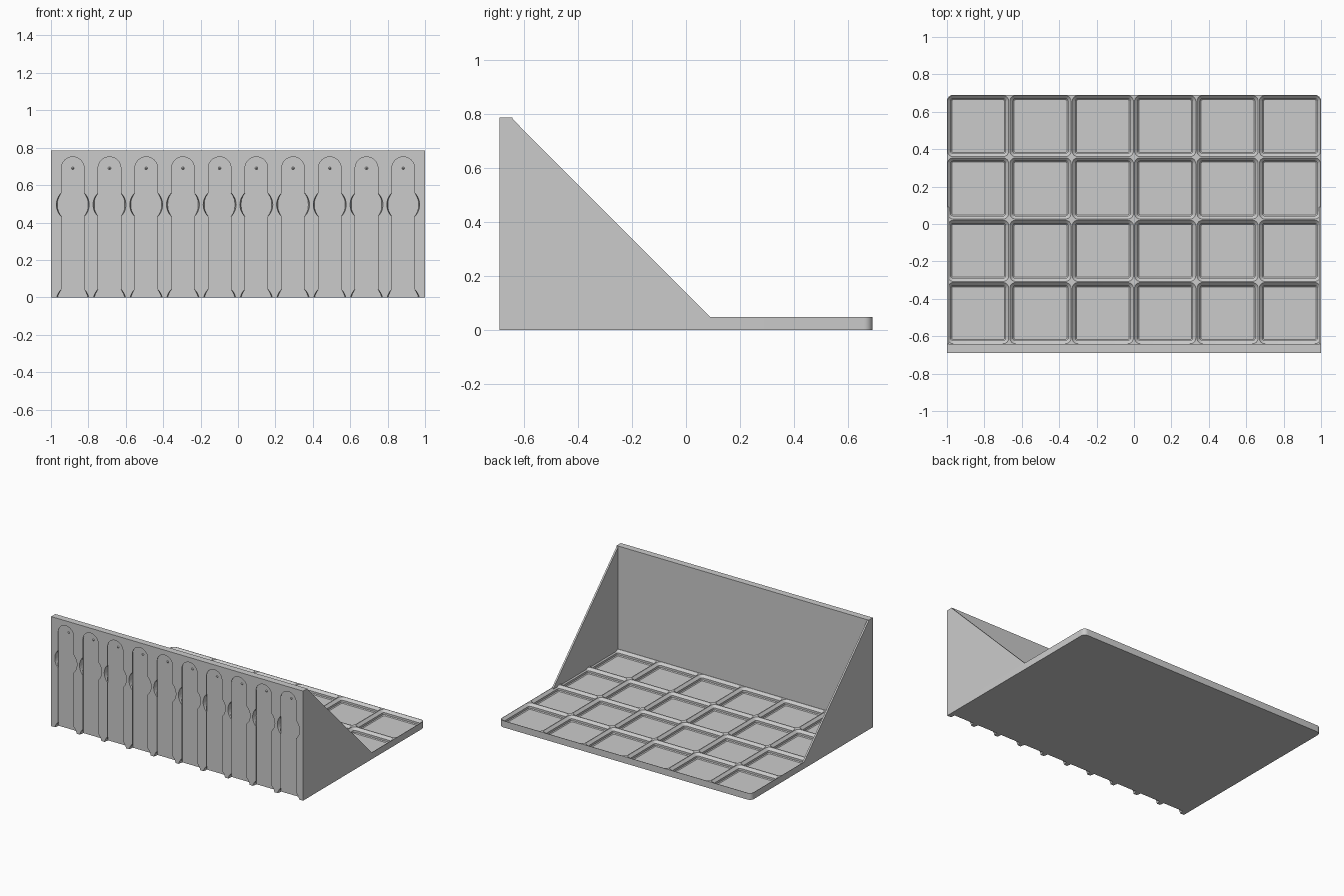
import bpy, bmesh, math

if "Cube" in bpy.data.objects:
    bpy.data.objects.remove(bpy.data.objects["Cube"], do_unlink=True)

HALF_Y = 0.69
BASE_H = 0.0476
PANEL_T = 0.0476
PANEL_H = 0.786
PITCH = 1 / 3
FRONT = -HALF_Y
PANEL_BACK = FRONT + PANEL_T
SLOT_PITCH = 0.1963
SLOT_X = [(i - 4.5) * SLOT_PITCH for i in range(10)]
SLOT_DEPTH = 0.033

grey = bpy.data.materials.new("light_grey")
grey.use_nodes = True
grey.diffuse_color = (0.6, 0.6, 0.6, 1)
grey.node_tree.nodes["Principled BSDF"].inputs["Base Color"].default_value = (0.6, 0.6, 0.6, 1)


def make(name, solids):
    """Turn lists of matching rings into one mesh of closed solids."""
    bm = bmesh.new()
    for rings in solids:
        loops = [[bm.verts.new(p) for p in ring] for ring in rings]
        n = len(loops[0])
        for a, b in zip(loops, loops[1:]):
            for i in range(n):
                j = (i + 1) % n
                bm.faces.new((a[i], a[j], b[j], b[i]))
        bm.faces.new(loops[0])
        bm.faces.new(loops[-1])
    bmesh.ops.recalc_face_normals(bm, faces=bm.faces)
    mesh = bpy.data.meshes.new(name)
    bm.to_mesh(mesh)
    bm.free()
    mesh.materials.append(grey)
    obj = bpy.data.objects.new(name, mesh)
    bpy.context.collection.objects.link(obj)
    return obj


def activate(obj):
    bpy.ops.object.select_all(action='DESELECT')
    obj.select_set(True)
    bpy.context.view_layer.objects.active = obj


def cut(obj, cutter):
    mod = obj.modifiers.new("cut", 'BOOLEAN')
    mod.operation = 'DIFFERENCE'
    mod.solver = 'EXACT'
    mod.object = cutter
    activate(obj)
    bpy.ops.object.modifier_apply(modifier=mod.name)
    bpy.data.objects.remove(cutter, do_unlink=True)


def arc(cx, cy, r, start, end, steps):
    return [(cx + r * math.cos(math.radians(start + (end - start) * i / steps)),
             cy + r * math.sin(math.radians(start + (end - start) * i / steps)))
            for i in range(steps + 1)]


def rounded_square(cx, cy, half, r, z):
    pts = []
    for k, (sx, sy) in enumerate([(1, 1), (-1, 1), (-1, -1), (1, -1)]):
        pts += arc(cx + sx * (half - r), cy + sy * (half - r), r, k * 90, k * 90 + 90, 6)
    return [(x, y, z) for x, y in pts]


def slot_ring(cx, half, y):
    """Round-topped slot outline that runs out through the bottom edge."""
    pts = arc(cx, 0.69, half, 0, 180, 24) + [(cx - half, -0.05), (cx + half, -0.05)]
    return [(x, y, z) for x, z in pts]


def disc(cx, cz, r, y):
    return [(x, y, z) for x, z in arc(cx, cz, r, 0, 352.5, 47)]


# Base tray with rounded back corners
R = 0.032
outline = [(-1, PANEL_BACK), (1, PANEL_BACK)]
outline += arc(1 - R, HALF_Y - R, R, 0, 90, 8) + arc(-1 + R, HALF_Y - R, R, 90, 180, 8)
base = make("base_tray", [[[(x, y, z) for x, y in outline] for z in (0, BASE_H)]])

# Stepped square pockets: chamfer, straight wall, small chamfer
STEPS = [(0.002, -0.002), (0.003, 0), (0.02, 0.017), (0.02, 0.0313), (0.0256, 0.037)]
pockets = []
for col in range(6):
    for row in range(4):
        cx = -1 + PITCH * (col + 0.5)
        cy = HALF_Y - PITCH * (row + 0.5)
        pockets.append([rounded_square(cx, cy, PITCH / 2 - inset, 0.0335 - inset, BASE_H - depth)
                        for inset, depth in STEPS])
cut(base, make("pocket_cutter", pockets))

# Upright panel with undercut hanging slots
corners = [(-1, 0), (1, 0), (1, PANEL_H), (-1, PANEL_H)]
panel = make("upright_panel", [[[(x, y, z) for x, z in corners] for y in (FRONT, PANEL_BACK)]])
PROFILE = [(0.0607, -0.01), (0.0607, 0.0035), (0.0806, 0.0234), (0.0806, SLOT_DEPTH)]
cut(panel, make("slot_cutter",
                [[slot_ring(x, half, FRONT + d) for half, d in PROFILE] for x in SLOT_X]))

# Round entry openings, one partway up and one at the bottom edge
cut(panel, make("entry_cutter",
                [[disc(x, z, 0.09, FRONT - 0.01), disc(x, z, 0.0815, FRONT + 0.032)]
                 for x in SLOT_X for z in (0.495, -0.02)]))

# Small locating bumps on the slot floors
floor_y = FRONT + SLOT_DEPTH
bumps = make("slot_bumps",
             [[disc(x, 0.69, 0.009, floor_y + 0.002), disc(x, 0.69, 0.001, floor_y - 0.008)]
              for x in SLOT_X])

# Thin triangular side braces
low = BASE_H - 0.012
tri = [(PANEL_BACK, low), (0.09, low), (0.09, BASE_H), (PANEL_BACK, 0.781)]
braces = []
for side, name in ((1, "left_brace"), (-1, "right_brace")):
    braces.append(make(name, [[[(side * x, y, z) for y, z in tri] for x in (0.988, 1)]]))

for obj in [base, panel, bumps] + braces:
    activate(obj)
    bpy.ops.object.shade_smooth_by_angle(angle=math.radians(25))
